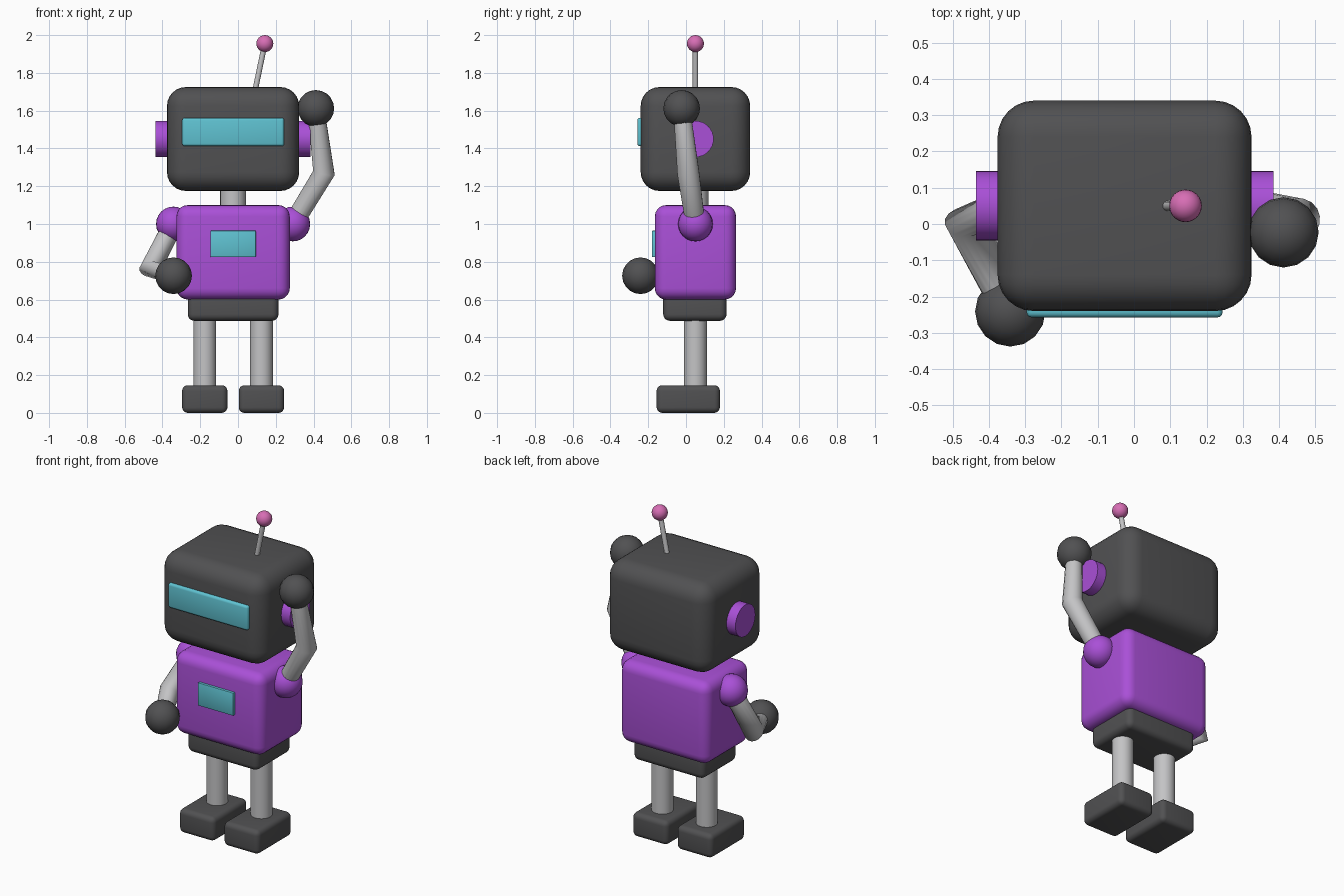
import bpy, bmesh, math
from mathutils import Vector, Matrix

if "Cube" in bpy.data.objects:
    bpy.data.objects.remove(bpy.data.objects["Cube"])

CX, CY = -0.026, 0.05      # robot body axis


def material(name, rgb):
    m = bpy.data.materials.new(name)
    m.diffuse_color = (*rgb, 1)
    m.use_nodes = True
    m.node_tree.nodes["Principled BSDF"].inputs["Base Color"].default_value = m.diffuse_color
    return m


DARK = material("dark grey", (0.082, 0.082, 0.085))
PURPLE = material("purple", (0.40, 0.08, 0.68))
TEAL = material("teal", (0.115, 0.54, 0.64))
SILVER = material("light grey", (0.55, 0.55, 0.56))
PINK = material("pink", (0.68, 0.155, 0.46))


def finish(name, bm, mat):
    me = bpy.data.meshes.new(name)
    bm.to_mesh(me)
    bm.free()
    ob = bpy.data.objects.new(name, me)
    bpy.context.collection.objects.link(ob)
    me.materials.append(mat)
    bpy.ops.object.select_all(action='DESELECT')
    ob.select_set(True)
    bpy.context.view_layer.objects.active = ob
    bpy.ops.object.shade_smooth_by_angle(angle=math.radians(40))
    return ob


def box(name, centre, size, bevel, mat, segments=5):
    bm = bmesh.new()
    bmesh.ops.create_cube(bm, size=1)
    bmesh.ops.scale(bm, vec=size, verts=bm.verts)
    bmesh.ops.bevel(bm, geom=bm.edges[:], offset=bevel, segments=segments,
                    profile=0.5, affect='EDGES')
    bmesh.ops.translate(bm, vec=centre, verts=bm.verts)
    return finish(name, bm, mat)


def ball(name, centre, r, mat, seg=24, rings=12):
    bm = bmesh.new()
    bmesh.ops.create_uvsphere(bm, u_segments=seg, v_segments=rings, radius=r,
                              matrix=Matrix.Translation(centre))
    return finish(name, bm, mat)


def rod(name, a, b, r, mat, seg=32):
    a, b = Vector(a), Vector(b)
    turn = (b - a).to_track_quat('Z', 'Y').to_matrix().to_4x4()
    bm = bmesh.new()
    bmesh.ops.create_cone(bm, cap_ends=True, segments=seg, radius1=r, radius2=r,
                          depth=(b - a).length,
                          matrix=Matrix.Translation((a + b) / 2) @ turn)
    return finish(name, bm, mat)


def bent_tube(name, points, radii, mat):
    cu = bpy.data.curves.new(name, 'CURVE')
    cu.dimensions = '3D'
    cu.bevel_depth = 1
    cu.bevel_resolution = 6
    cu.use_fill_caps = True
    sp = cu.splines.new('POLY')
    sp.points.add(len(points) - 1)
    for p, co, r in zip(sp.points, points, radii):
        p.co = (*co, 1)
        p.radius = r
    cu.materials.append(mat)
    ob = bpy.data.objects.new(name, cu)
    bpy.context.collection.objects.link(ob)


# head, visor, ears
box("head", (CX, CY, 1.45), (0.70, 0.58, 0.55), 0.10, DARK, 6)
box("visor", (CX, -0.235, 1.487), (0.54, 0.045, 0.15), 0.014, TEAL, 3)
for side, s in (("left", -1), ("right", 1)):
    rod(side + "_ear", (CX + s * 0.30, CY, 1.45), (CX + s * 0.41, CY, 1.45), 0.096, PURPLE)

# antenna
rod("antenna_rod", (0.085, CY, 1.68), (0.142, CY, 1.955), 0.0145, SILVER, 16)
ball("antenna_tip", (0.142, CY, 1.955), 0.045, PINK)

# neck, torso, chest panel, pelvis
rod("neck", (CX, CY, 1.05), (CX, CY, 1.22), 0.068, SILVER)
box("torso", (CX, CY, 0.85), (0.60, 0.43, 0.50), 0.06, PURPLE)
box("chest_panel", (CX, -0.165, 0.895), (0.24, 0.03, 0.14), 0.004, TEAL, 2)
box("pelvis", (CX, CY - 0.003, 0.565), (0.48, 0.335, 0.155), 0.035, DARK)

# legs, feet, shoulders
for side, s in (("left", -1), ("right", 1)):
    x = CX + s * 0.15
    rod(side + "_leg", (x, CY, 0.10), (x, CY, 0.54), 0.06, SILVER)
    box(side + "_foot", (x, 0.012, 0.073), (0.24, 0.335, 0.146), 0.03, DARK)
    ball(side + "_shoulder", (CX + s * 0.316, CY, 1.0), 0.092, PURPLE)

# arms: one raised, one bent forward, each ending in a round hand
for side, s, elbow, hand in (
        ("left", -1, (-0.463, 0.005, 0.762), (-0.341, -0.241, 0.726)),
        ("right", 1, (0.455, 0.012, 1.27), (0.412, -0.023, 1.612))):
    bent_tube(side + "_arm", [(CX + s * 0.316, CY, 1.0), elbow, hand],
              (0.052, 0.059, 0.045), SILVER)
    ball(side + "_hand", hand, 0.097, DARK, 16, 10)
